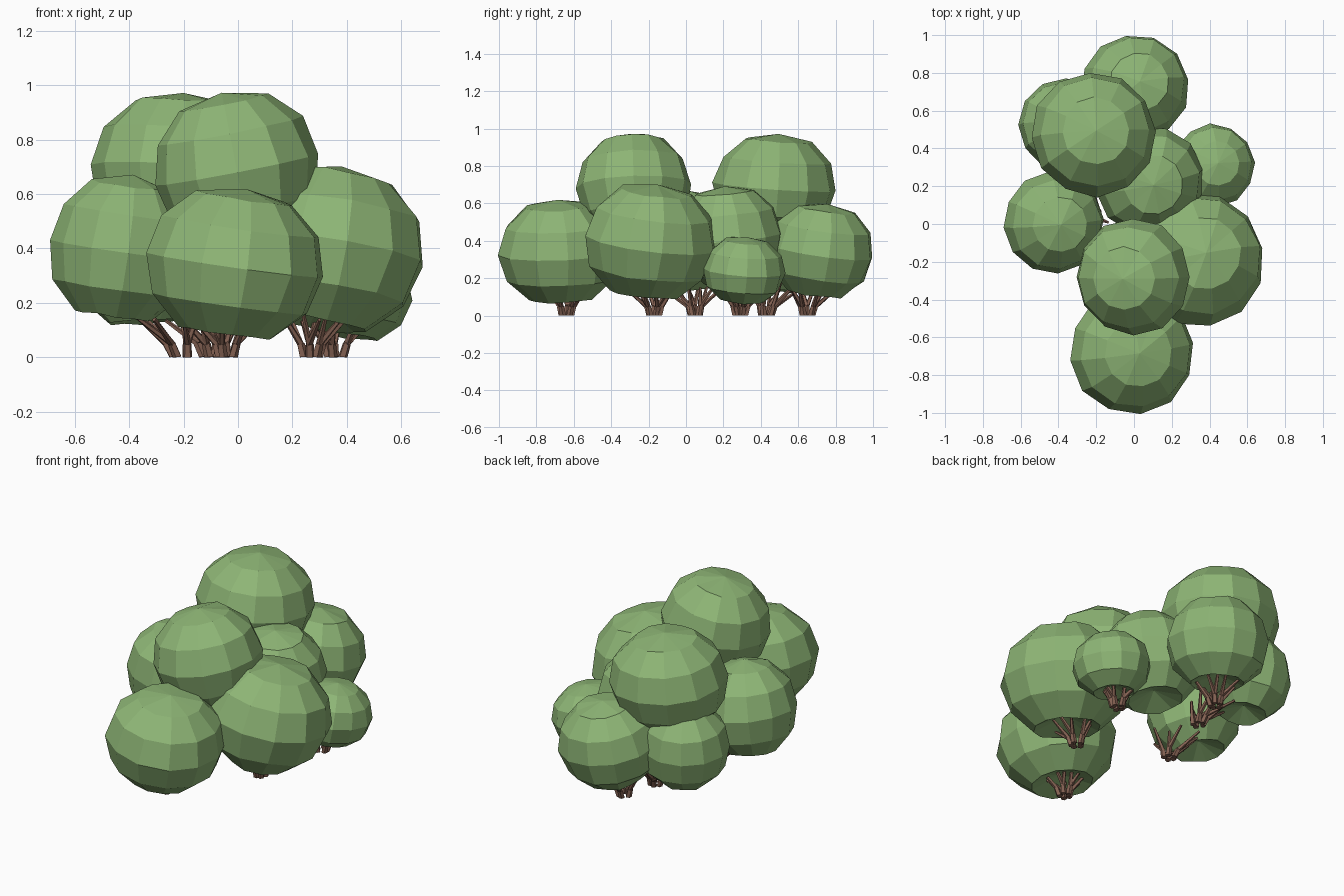
import bpy, bmesh, random
from math import radians, sin, cos, pi
from mathutils import Vector, Euler, Matrix

random.seed(4)
cube = bpy.data.objects.get("Cube")
if cube:
    bpy.data.objects.remove(cube, do_unlink=True)


def material(name, rgb):
    m = bpy.data.materials.new(name)
    m.use_nodes = True
    m.diffuse_color = (*rgb, 1)
    m.node_tree.nodes["Principled BSDF"].inputs["Base Color"].default_value = (*rgb, 1)
    return m


GREEN = material("leaf green", (0.27, 0.465, 0.18))
BROWN = material("bark brown", (0.23, 0.12, 0.085))

# Ball outline from crown to recessed underside: radius, height
OUTLINE = ((0, 1), (0.54, 0.87), (0.88, 0.5), (1, 0), (0.88, -0.51), (0.52, -0.88), (0, -0.66))


def finish(bm, name, mat):
    bmesh.ops.recalc_face_normals(bm, faces=bm.faces)
    mesh = bpy.data.meshes.new(name)
    bm.to_mesh(mesh)
    bm.free()
    mesh.materials.append(mat)
    obj = bpy.data.objects.new(name, mesh)
    bpy.context.collection.objects.link(obj)


def foliage(name, centre, radius, height, tilt, spin):
    """Twelve-sided low-poly ball with a shallow hollow below."""
    bm = bmesh.new()
    verts = [bm.verts.new((r, 0, z)) for r, z in OUTLINE]
    edges = [bm.edges.new(pair) for pair in zip(verts, verts[1:])]
    bmesh.ops.spin(bm, geom=verts + edges, cent=(0, 0, 0), axis=(0, 0, 1),
                   angle=2 * pi, steps=12)
    bmesh.ops.remove_doubles(bm, verts=bm.verts, dist=0.001)
    for v in bm.verts:
        v.co *= 1 + random.uniform(-0.02, 0.02)
    rot = Euler([radians(a) for a in tilt]).to_matrix().to_4x4()
    scale = Matrix.Diagonal((radius, radius, height, 1))
    bm.transform(Matrix.Translation(centre) @ rot @ scale @ Matrix.Rotation(radians(spin), 4, "Z"))
    finish(bm, name, GREEN)


def limb(bm, a, b, r1, r2):
    """Tapered five-sided stick from a to b."""
    d = b - a
    m = Matrix.Translation((a + b) / 2) @ d.to_track_quat("Z", "Y").to_matrix().to_4x4()
    bmesh.ops.create_cone(bm, cap_ends=True, segments=5, radius1=r1, radius2=r2,
                          depth=d.length, matrix=m)


def stems(name, x, y, lean_x, lean_y):
    """Cluster of stems that fork low and spread wide."""
    bm = bmesh.new()
    base, lean = Vector((x, y, 0)), Vector((lean_x, lean_y, 0))
    for i in range(5):
        a = (i + 0.5) * pi * 0.4 + random.uniform(-0.25, 0.25)
        out = Vector((cos(a), sin(a), 0))
        foot = base + out * 0.028
        knee = base + out * 0.042 + lean * 0.1 + Vector((0, 0, 0.05))
        limb(bm, foot, knee, 0.018, 0.015)
        for turn in (-0.5, 0.45):
            side = Vector((cos(a + turn), sin(a + turn), 0))
            tip = knee + side * random.uniform(0.05, 0.12) + lean * 0.5
            tip.z = random.uniform(0.13, 0.19)
            limb(bm, knee, tip, 0.013, 0.007)
    for v in bm.verts:
        v.co.z = max(v.co.z, 0)
    finish(bm, name, BROWN)


# Foliage balls: name, centre, radius, half height, tilt, spin
for ball in (
    ("front_low_foliage", (-0.01, -0.675, 0.34), 0.333, 0.285, (2, 8, 0), 8),
    ("front_top_foliage", (-0.005, -0.28, 0.69), 0.31, 0.29, (2, -11, 0), 0),
    ("left_large_foliage", (0.335, -0.19, 0.395), 0.355, 0.315, (-7, 9, 0), 10),
    ("right_foliage", (-0.425, 0.005, 0.395), 0.27, 0.275, (2, 8, 0), 5),
    ("centre_foliage", (0.08, 0.23, 0.42), 0.29, 0.275, (5, 5, 0), 12),
    ("back_top_foliage", (-0.215, 0.475, 0.69), 0.33, 0.285, (-4, 3, 0), 3),
    ("back_right_foliage", (-0.36, 0.525, 0.35), 0.25, 0.25, (-4, -2, 0), 0),
    ("back_foliage", (0.005, 0.72, 0.345), 0.287, 0.26, (-8, 6, 0), 9),
    ("left_small_foliage", (0.42, 0.31, 0.24), 0.22, 0.185, (-4, 8, 0), 4),
):
    foliage(*ball)

# Woody stems under the low balls: name, foot x and y, lean x and y
for plant in (
    ("front_stems", -0.04, -0.64, 0.02, 0),
    ("left_large_stems", 0.27, -0.17, 0.02, 0),
    ("right_stems", -0.21, 0.05, -0.12, -0.02),
    ("left_small_stems", 0.36, 0.29, 0.02, 0),
    ("back_right_stems", -0.1, 0.43, -0.08, 0.04),
    ("back_stems", -0.04, 0.65, 0.02, 0.02),
):
    stems(*plant)
